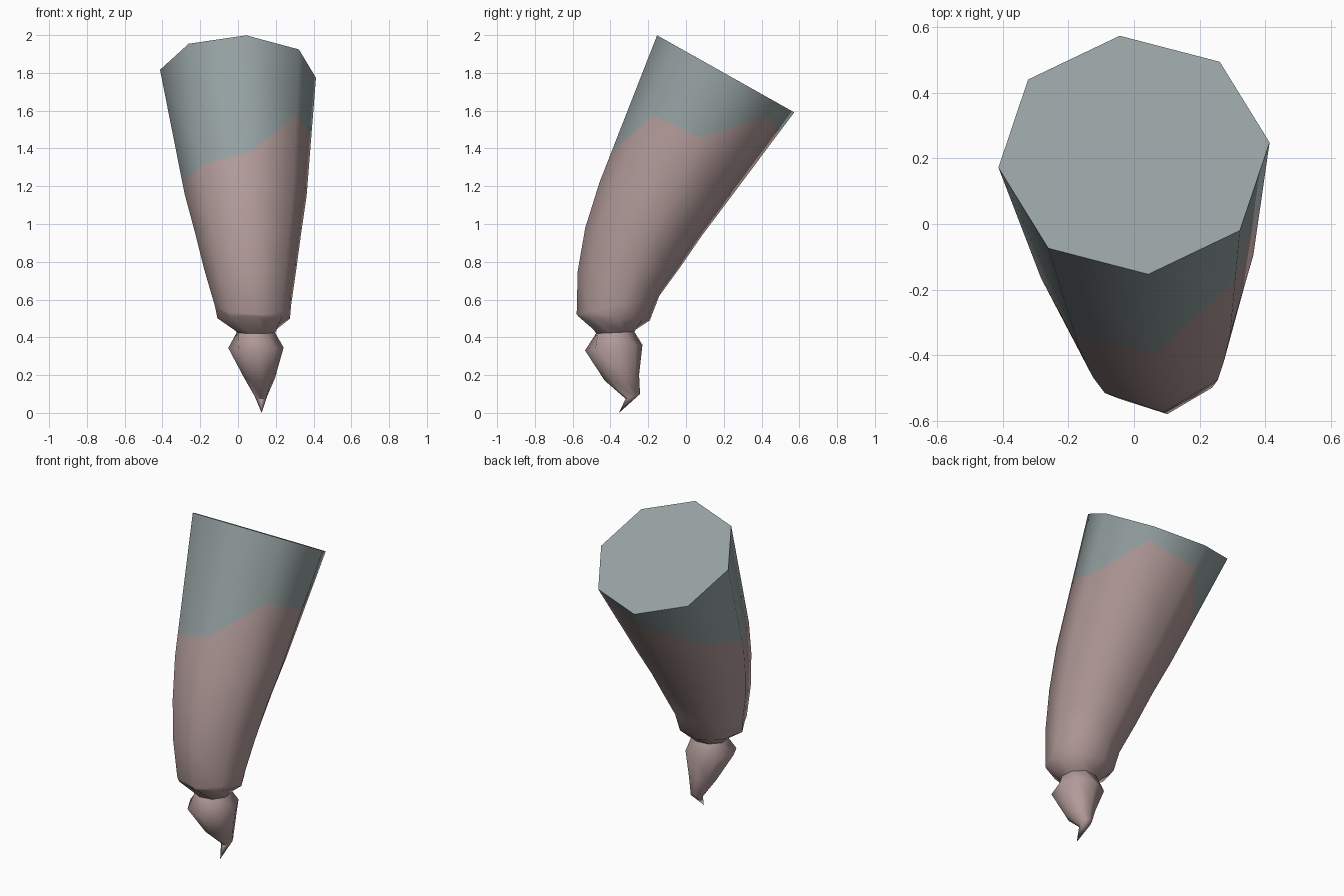
import bpy
import bmesh
from math import sin, cos, radians
from mathutils import Vector

cube = bpy.data.objects.get("Cube")
if cube:
    bpy.data.objects.remove(cube, do_unlink=True)

SIDES = 8


def make_material(name, rgb):
    mat = bpy.data.materials.new(name)
    mat.use_nodes = True
    mat.diffuse_color = (*rgb, 1)
    mat.node_tree.nodes["Principled BSDF"].inputs["Base Color"].default_value = (*rgb, 1)
    return mat


def ring(cx, rx, front, back, turn=6):
    """Tilted octagon spanning the front and back (y, z) points."""
    mid = [(f + b) / 2 for f, b in zip(front, back)]
    half = [(b - f) / 2 for f, b in zip(front, back)]
    points = []
    for i in range(SIDES):
        a = radians(turn + i * 360 / SIDES)
        points.append(Vector((cx + rx * cos(a),
                              mid[0] + half[0] * sin(a),
                              mid[1] + half[1] * sin(a))))
    return points


# Wide tilted rim, and the first ring below it
rim = ring(0.0, 0.415, (-0.155, 2.0), (0.575, 1.59))
upper = ring(0.04, 0.325, (-0.46, 1.22), (0.2, 1.09))

# Jagged colour border, placed by height on each lengthwise edge
border_heights = (1.46, 1.57, 1.48, 1.32, 1.22, 1.32, 1.385, 1.575)
border = [top.lerp(low, (top.z - h) / (top.z - low.z))
          for top, low, h in zip(rim, upper, border_heights)]

# Body, twisted neck, knot and tapering tail
rings = [
    rim, border, upper,
    ring(0.053, 0.283, (-0.535, 0.98), (0.08, 0.93)),
    ring(0.065, 0.245, (-0.575, 0.75), (-0.03, 0.77)),
    ring(0.08, 0.203, (-0.58, 0.52), (-0.14, 0.62)),
    ring(0.083, 0.193, (-0.57, 0.51), (-0.19, 0.49)),
    ring(0.095, 0.105, (-0.48, 0.42), (-0.27, 0.43), 30),
    ring(0.095, 0.147, (-0.535, 0.33), (-0.23, 0.36), 50),
    ring(0.115, 0.082, (-0.43, 0.17), (-0.248, 0.2), 50),
    ring(0.122, 0.033, (-0.32, 0.075), (-0.243, 0.1), 50),
]

bm = bmesh.new()
loops = [[bm.verts.new(p) for p in points] for points in rings]
cap = bm.faces.new(loops[0])
cap.material_index = 1
for level, (a, b) in enumerate(zip(loops, loops[1:])):
    for i in range(SIDES):
        j = (i + 1) % SIDES
        face = bm.faces.new((a[i], b[i], b[j], a[j]))
        face.material_index = 1 if level == 0 else 0
tip = bm.verts.new((0.125, -0.355, 0.0))
for i in range(SIDES):
    bm.faces.new((loops[-1][i], tip, loops[-1][(i + 1) % SIDES]))
bmesh.ops.recalc_face_normals(bm, faces=bm.faces)

mesh = bpy.data.meshes.new("twisted_cone")
bm.to_mesh(mesh)
bm.free()
mesh.materials.append(make_material("dusty_pink", (0.44, 0.325, 0.315)))
mesh.materials.append(make_material("grey_teal", (0.30, 0.355, 0.355)))

cone = bpy.data.objects.new("twisted_cone", mesh)
bpy.context.collection.objects.link(cone)
bpy.ops.object.select_all(action="DESELECT")
cone.select_set(True)
bpy.context.view_layer.objects.active = cone
bpy.ops.object.shade_smooth_by_angle(angle=radians(65))
